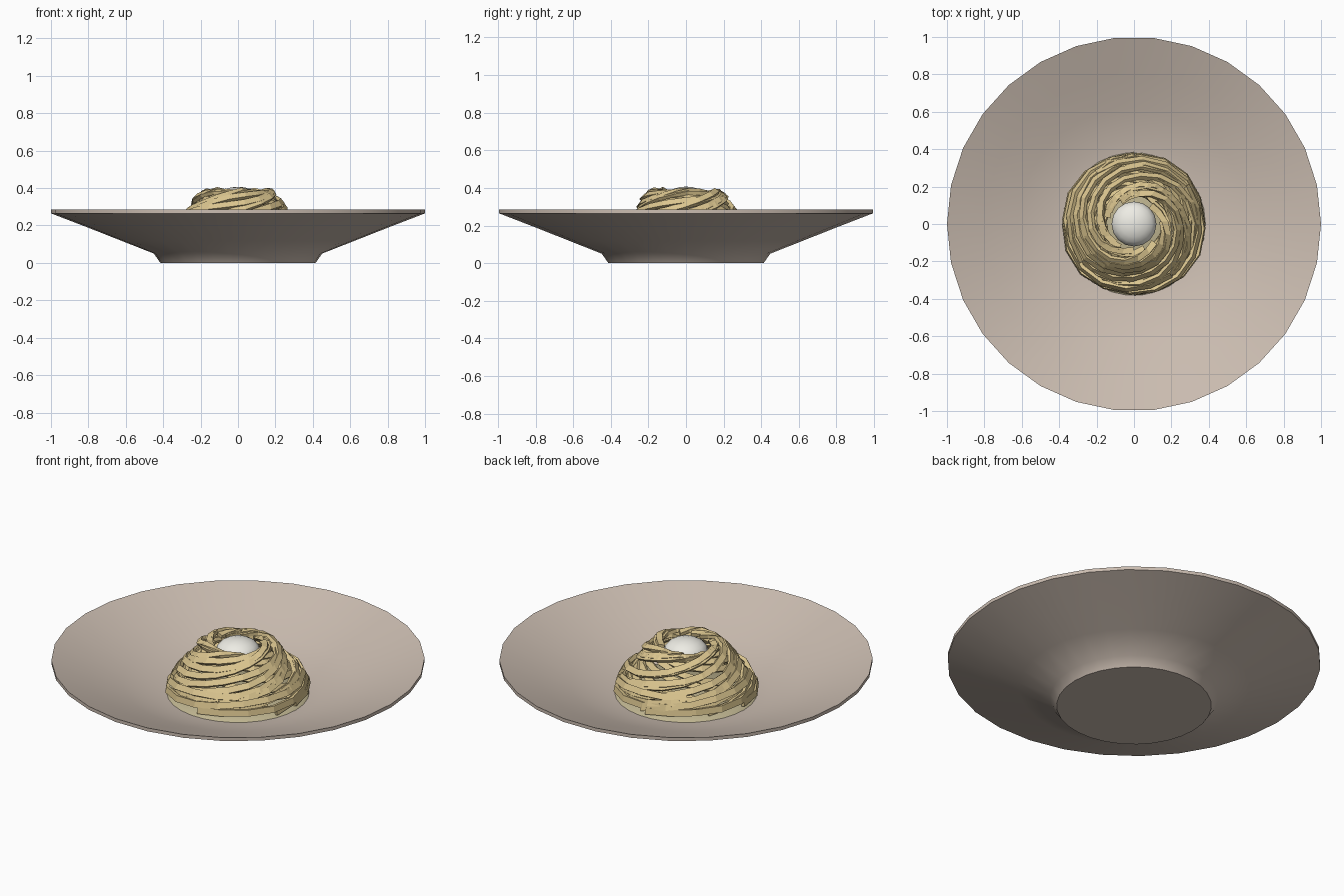
import bpy, bmesh, math, random
from mathutils import Vector

if "Cube" in bpy.data.objects:
    bpy.data.objects.remove(bpy.data.objects["Cube"])

random.seed(4)

def material(name, rgb):
    m = bpy.data.materials.new(name)
    m.diffuse_color = (*rgb, 1)
    m.use_nodes = True
    m.node_tree.nodes["Principled BSDF"].inputs["Base Color"].default_value = m.diffuse_color
    return m

def finish(name, bm, mat, smooth=None):
    bmesh.ops.recalc_face_normals(bm, faces=bm.faces)
    me = bpy.data.meshes.new(name)
    bm.to_mesh(me)
    bm.free()
    ob = bpy.data.objects.new(name, me)
    bpy.context.collection.objects.link(ob)
    me.materials.append(mat)
    if smooth:
        bpy.context.view_layer.objects.active = ob
        ob.select_set(True)
        bpy.ops.object.shade_smooth_by_angle(angle=math.radians(smooth))
        ob.select_set(False)
    return ob

def lathe(name, profile, sides, mat, smooth):
    bm = bmesh.new()
    vs = [bm.verts.new((r, 0, z)) for r, z in profile]
    es = [bm.edges.new(p) for p in zip(vs, vs[1:])]
    bmesh.ops.spin(bm, geom=vs + es, axis=(0, 0, 1), cent=(0, 0, 0),
                   steps=sides, angle=math.tau)
    bmesh.ops.remove_doubles(bm, verts=bm.verts, dist=1e-4)
    return finish(name, bm, mat, smooth)

ceramic = material("ceramic", (0.60, 0.51, 0.44))
pasta = material("pasta", (0.72, 0.57, 0.28))
sauce = material("sauce", (0.52, 0.46, 0.28))
cheese = material("cheese", (0.85, 0.84, 0.78))

# Plate with a foot and a wide sloping rim
lathe("plate", [(0, 0), (0.415, 0), (0.45, 0.05), (0.62, 0.117), (0.80, 0.188),
                (1.0, 0.265), (1.0, 0.285), (0.80, 0.21), (0.62, 0.145),
                (0.45, 0.095), (0.30, 0.078), (0, 0.072)], 30, ceramic, 40)

# Thin pool of sauce under the nest
lathe("sauce_pool", [(0.385, 0.085), (0.36, 0.104), (0, 0.106)], 30, sauce, 40)

# Dome outline of the nest, as (radius, height)
DOME = [(0.365, 0.115), (0.355, 0.17), (0.315, 0.23), (0.265, 0.29),
        (0.225, 0.345), (0.175, 0.385), (0.135, 0.375)]

def dome(t):
    t = min(max(t, 0), 1) * (len(DOME) - 1)
    i = min(int(t), len(DOME) - 2)
    return Vector(DOME[i]).lerp(Vector(DOME[i + 1]), t - i)

def strand(bm, start, turns, t0, t1, inset, wide=0.036, thick=0.02):
    """Flat ribbon that winds over the dome, from t0 up to t1."""
    n = max(3, round(turns * 17))
    phase, rings = random.uniform(0, 6), []
    for i in range(n + 1):
        f = i / n
        a = start + turns * math.tau * f
        t = t0 + (t1 - t0) * f + 0.025 * math.sin(phase + f * 9)
        p = dome(t)
        slope = (dome(t + 0.08) - dome(t - 0.08)).normalized()
        normal = Vector((slope.y, -slope.x))
        p = p - normal * (inset + 0.007 * math.sin(phase + f * 14))
        ring = []
        for u, v in ((-1, -1), (1, -1), (1, 1), (-1, 1)):
            q = p + slope * (u * wide / 2) + normal * (v * thick / 2)
            ring.append(bm.verts.new((q.x * math.cos(a), q.x * math.sin(a), q.y)))
        rings.append(ring)
    for r, s in zip(rings, rings[1:]):
        for k in range(4):
            bm.faces.new((r[k], r[k - 1], s[k - 1], s[k]))
    bm.faces.new(rings[0])
    bm.faces.new(rings[-1])

# Pasta nest: base coils, climbing strands, and an inner layer
bm = bmesh.new()
for k in range(4):
    strand(bm, math.radians(90 * k), 0.6, 0.0, 0.28, -0.012)
for k in range(13):
    strand(bm, math.tau * k / 13 + random.uniform(-.12, .12), random.uniform(0.75, 0.95),
           random.uniform(0, 0.08), random.uniform(0.92, 1.0), random.choice((0, 0.006, 0.014)))
for k in range(8):
    strand(bm, math.tau * k / 8, 0.8, 0.9, 0.1, 0.028)
finish("pasta_nest", bm, pasta)

# Soft ball resting in the hollow on top
bm = bmesh.new()
bmesh.ops.create_uvsphere(bm, u_segments=16, v_segments=10, radius=0.12)
for v in bm.verts:
    v.co.z = v.co.z * 0.6 + 0.335
finish("topping_ball", bm, cheese, 60)
